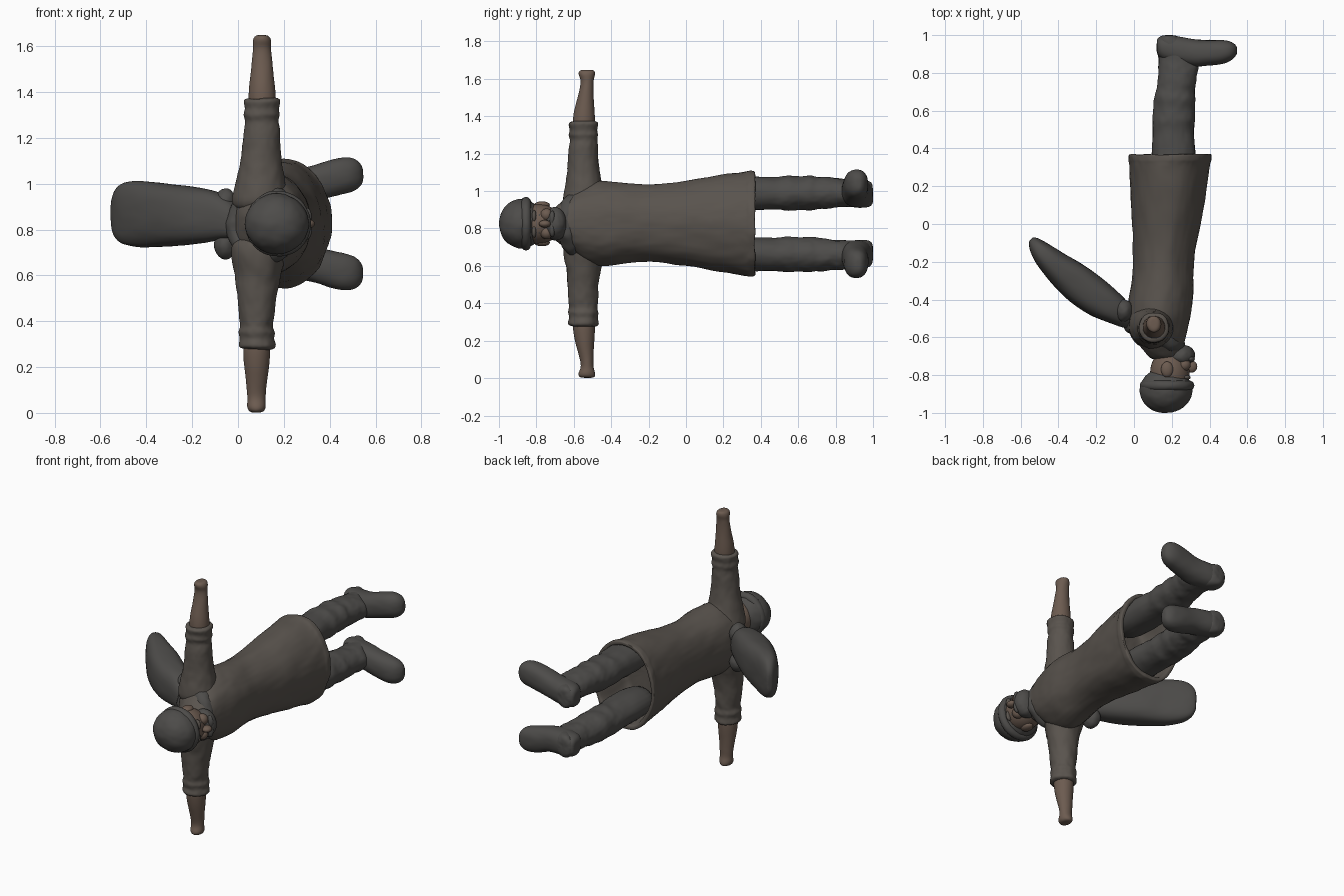
import bpy, bmesh, math
from mathutils import Vector

MZ = 0.825  # mirror plane of the lying figure


def material(name, rgb):
    m = bpy.data.materials.new(name)
    m.diffuse_color = (*rgb, 1)
    return m


CLOTH = material("cloth", (0.10, 0.087, 0.075))
DARK = material("dark_cloth", (0.075, 0.072, 0.068))
SKIN = material("skin", (0.15, 0.105, 0.08))
FOLDS = bpy.data.textures.new("folds", 'CLOUDS')
FOLDS.noise_scale = 0.09


def finish(ob, mat, rough=0.0, levels=2):
    ob.data.materials.append(mat)
    for p in ob.data.polygons:
        p.use_smooth = True
    if levels:
        s = ob.modifiers.new("smooth", 'SUBSURF')
        s.levels = s.render_levels = levels
    if rough:
        d = ob.modifiers.new("wrinkles", 'DISPLACE')
        d.texture, d.strength, d.mid_level = FOLDS, rough, 0.5
    return ob


def loft(name, axis, rows, mat, n=24, power=1.0, ripple=0.0, rough=0.0):
    """Skin oval rings; each row is (position, a_min, a_max, b_min, b_max)."""
    bm = bmesh.new()
    rings = []
    for t, a0, a1, b0, b1 in rows:
        ring = []
        for i in range(n):
            w = 2 * math.pi * i / n
            c, s = math.cos(w), math.sin(w)
            k = 1 + ripple * math.sin(6 * w + 3 * t)
            a = (a0 + a1) / 2 + (a1 - a0) / 2 * math.copysign(abs(c) ** power, c) * k
            b = (b0 + b1) / 2 + (b1 - b0) / 2 * math.copysign(abs(s) ** power, s) * k
            co = {'x': (t, a, b), 'y': (a, t, b), 'z': (a, b, t)}[axis]
            ring.append(bm.verts.new(co))
        rings.append(ring)
    for r, q in zip(rings, rings[1:]):
        for i in range(n):
            bm.faces.new((r[i], r[(i + 1) % n], q[(i + 1) % n], q[i]))
    for ring in (rings[0], rings[-1]):
        mid = bm.verts.new(sum((v.co for v in ring), Vector()) / n)
        for i in range(n):
            bm.faces.new((ring[i], ring[(i + 1) % n], mid))
    bmesh.ops.recalc_face_normals(bm, faces=bm.faces)
    me = bpy.data.meshes.new(name)
    bm.to_mesh(me)
    bm.free()
    ob = bpy.data.objects.new(name, me)
    bpy.context.collection.objects.link(ob)
    return finish(ob, mat, rough)


def ball(name, loc, size, mat, rough=0.0, rot=(0, 0, 0)):
    bpy.ops.mesh.primitive_uv_sphere_add(segments=32, ring_count=20, radius=1, location=loc, rotation=rot)
    ob = bpy.context.object
    ob.name, ob.scale = name, size
    bpy.ops.object.transform_apply(location=False, rotation=False, scale=True)
    return finish(ob, mat, rough, 1 if rough else 0)


def ring(name, loc, major, minor, rot, mat, rough=0.0, scale=(1, 1, 1)):
    bpy.ops.mesh.primitive_torus_add(location=loc, rotation=rot, major_radius=major,
                                     minor_radius=minor, major_segments=40, minor_segments=12)
    ob = bpy.context.object
    ob.name, ob.scale = name, scale
    return finish(ob, mat, rough, 1)


# Robe, open at the hem
loft("robe", 'y', [
    (-0.72, 0.08, 0.25, 0.75, 0.90), (-0.67, 0.05, 0.26, 0.72, 0.94),
    (-0.62, 0.01, 0.27, 0.68, 0.98), (-0.55, -0.03, 0.29, 0.62, 1.04),
    (-0.45, -0.04, 0.31, 0.595, 1.06), (-0.35, -0.02, 0.32, 0.61, 1.045),
    (-0.20, 0.00, 0.31, 0.63, 1.025), (0.0, -0.01, 0.355, 0.60, 1.055),
    (0.18, -0.02, 0.385, 0.565, 1.09), (0.325, -0.025, 0.40, 0.545, 1.105),
    (0.33, -0.03, 0.41, 0.54, 1.112), (0.365, -0.03, 0.412, 0.54, 1.112),
    (0.37, -0.025, 0.407, 0.545, 1.107), (0.37, -0.005, 0.385, 0.57, 1.085),
    (0.35, 0.0, 0.38, 0.575, 1.08), (0.15, 0.02, 0.35, 0.60, 1.05),
    (0.14, 0.05, 0.32, 0.64, 1.01)], CLOTH, n=36, ripple=0.012, rough=0.012)

for side, s in (("upper", 1), ("lower", -1)):
    z = lambda d: MZ + s * d

    def span(lo, hi):
        return tuple(sorted((z(lo), z(hi))))

    # Sleeve with gathered cuff; rows are (distance out, x half, y min, y max)
    sleeve = [(0.06, 0.13, -0.66, -0.40), (0.14, 0.12, -0.66, -0.42), (0.22, 0.100, -0.645, -0.45),
              (0.30, 0.088, -0.635, -0.465), (0.36, 0.082, -0.63, -0.468), (0.42, 0.078, -0.63, -0.47),
              (0.45, 0.070, -0.62, -0.475), (0.475, 0.085, -0.635, -0.465), (0.50, 0.072, -0.62, -0.475),
              (0.53, 0.084, -0.635, -0.465), (0.545, 0.078, -0.625, -0.47), (0.55, 0.055, -0.60, -0.49)]
    xc = lambda d: 0.093 + s * 0.012 * min(1, d / 0.4)
    loft(side + "_sleeve", 'z', [(z(d), xc(d) - h, xc(d) + h, a, b) for d, h, a, b in sleeve],
         CLOTH, rough=0.014)
    arm = [(0.50, 0.062, -0.61, -0.485), (0.58, 0.060, -0.605, -0.487), (0.66, 0.050, -0.585, -0.492),
           (0.73, 0.042, -0.565, -0.495), (0.77, 0.038, -0.56, -0.495), (0.795, 0.042, -0.575, -0.485),
           (0.815, 0.036, -0.575, -0.485), (0.823, 0.022, -0.56, -0.495)]
    loft(side + "_hand", 'z', [(z(d), xc(d) - h, xc(d) + h, a, b) for d, h, a, b in arm],
         SKIN, rough=0.004)

    # Wrinkled trouser leg
    leg = [(0.14, 0.09, 0.33, 0.07, 0.255), (0.40, 0.095, 0.325, 0.07, 0.255),
           (0.50, 0.10, 0.315, 0.075, 0.25), (0.55, 0.095, 0.325, 0.065, 0.262),
           (0.60, 0.105, 0.315, 0.075, 0.25), (0.66, 0.10, 0.33, 0.065, 0.262),
           (0.70, 0.115, 0.32, 0.08, 0.25), (0.75, 0.12, 0.335, 0.078, 0.255),
           (0.79, 0.13, 0.33, 0.085, 0.245), (0.83, 0.13, 0.345, 0.085, 0.248),
           (0.87, 0.13, 0.33, 0.09, 0.235), (0.93, 0.125, 0.31, 0.085, 0.235),
           (0.98, 0.12, 0.25, 0.085, 0.235), (1.0, 0.14, 0.22, 0.11, 0.21)]
    loft(side + "_leg", 'y', [(t, a, b, *span(c, d)) for t, a, b, c, d in leg], DARK, rough=0.014)

    # Boot, toes turned outward
    boot = [(0.12, 0.90, 0.985, 0.11, 0.21), (0.15, 0.86, 1.0, 0.085, 0.235),
            (0.24, 0.84, 0.995, 0.085, 0.24), (0.32, 0.83, 0.975, 0.095, 0.25),
            (0.40, 0.84, 0.975, 0.115, 0.28), (0.47, 0.845, 0.975, 0.13, 0.295),
            (0.52, 0.865, 0.965, 0.145, 0.285), (0.545, 0.90, 0.94, 0.18, 0.25)]
    loft(side + "_boot", 'x', [(t, a, b, *span(c, d)) for t, a, b, c, d in boot], DARK, power=0.85, rough=0.006)

    # Facial features that come in pairs
    ball(side + "_eye", (0.268, -0.785, z(0.038)), (0.018, 0.014, 0.02), DARK)
    ball(side + "_eyebrow", (0.278, -0.812, z(0.04)), (0.022, 0.012, 0.034), CLOTH)
    ball(side + "_cheek", (0.265, -0.745, z(0.048)), (0.035, 0.034, 0.034), SKIN)
    ball(side + "_moustache", (0.298, -0.715, z(0.03)), (0.024, 0.016, 0.04), DARK)
    ball(side + "_ear", (0.175, -0.77, z(0.10)), (0.032, 0.042, 0.02), SKIN)
    ball(side + "_hood_fold", (-0.055, -0.46, z(0.09)), (0.05, 0.06, 0.065), DARK, rough=0.012)

# Head, knitted cap and beard
ball("head", (0.19, -0.79, MZ), (0.105, 0.13, 0.105), SKIN)
ball("cap", (0.17, -0.88, MZ), (0.14, 0.122, 0.132), DARK, rough=0.012)
ring("cap_brim", (0.175, -0.855, MZ), 0.118, 0.027, (math.radians(90), 0, 0), DARK, rough=0.008)
ball("nose", (0.305, -0.755, MZ), (0.03, 0.032, 0.02), SKIN)
ball("beard", (0.245, -0.70, MZ), (0.078, 0.062, 0.088), DARK, rough=0.016)

# Lowered hood rolled around the neck
ring("collar_roll", (0.11, -0.585, MZ), 0.13, 0.048, (math.radians(90), 0, math.radians(-24)),
     DARK, rough=0.025)

# Long pack hanging off the back
pack = loft("back_pack", 'y', [
    (-0.10, -0.06, 0.03, 0.76, 0.90), (0.0, -0.10, 0.05, 0.755, 0.965),
    (0.11, -0.153, 0.047, 0.735, 0.985), (0.28, -0.172, 0.037, 0.725, 1.00),
    (0.40, -0.16, 0.0, 0.718, 1.012), (0.50, -0.148, -0.018, 0.725, 1.015),
    (0.57, -0.12, -0.035, 0.75, 0.99), (0.605, -0.09, -0.055, 0.80, 0.94)], DARK, power=0.75, rough=0.006)
pack.location = (-0.06, -0.45, 0)
pack.rotation_euler = (0, 0, math.radians(46))
